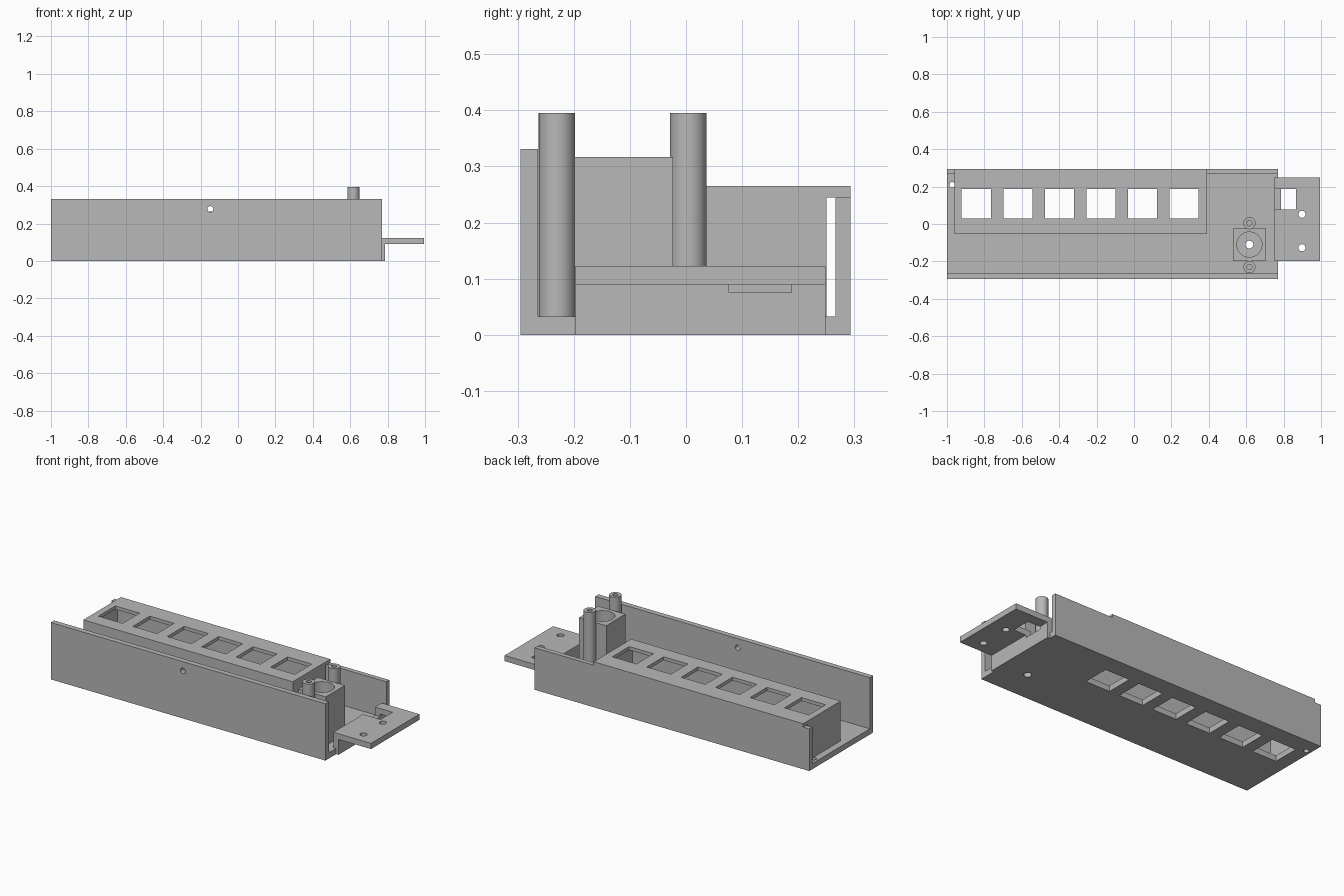
import bpy
import bmesh
from math import pi
from mathutils import Matrix, Vector

default = bpy.data.objects.get("Cube")
if default:
    bpy.data.objects.remove(default, do_unlink=True)

# Single plastic colour
GREY = (0.48, 0.48, 0.48, 1.0)
grey = bpy.data.materials.new("plain grey")
grey.use_nodes = True
grey.diffuse_color = GREY
grey.node_tree.nodes["Principled BSDF"].inputs["Base Color"].default_value = GREY


def finish(name, bm):
    bmesh.ops.recalc_face_normals(bm, faces=bm.faces)
    mesh = bpy.data.meshes.new(name)
    bm.to_mesh(mesh)
    bm.free()
    mesh.materials.append(grey)
    obj = bpy.data.objects.new(name, mesh)
    bpy.context.collection.objects.link(obj)
    return obj


def box(name, x, y, z):
    """Box from a (low, high) range on each axis."""
    bm = bmesh.new()
    size = [r[1] - r[0] for r in (x, y, z)]
    mid = Vector([sum(r) / 2 for r in (x, y, z)])
    bmesh.ops.create_cube(bm, size=1, matrix=Matrix.Translation(mid) @ Matrix.Diagonal((*size, 1)))
    return finish(name, bm)


def rod(name, centre, radius, length, along_y=False):
    """Round rod centred on a point."""
    bm = bmesh.new()
    turn = Matrix.Rotation(pi / 2 if along_y else 0, 4, 'X')
    bmesh.ops.create_cone(bm, cap_ends=True, segments=40, radius1=radius, radius2=radius,
                          depth=length, matrix=Matrix.Translation(centre) @ turn)
    return finish(name, bm)


def prism(name, outline, x):
    """Extrude a (y, z) outline along x."""
    bm = bmesh.new()
    face = bm.faces.new([bm.verts.new((x[0], y, z)) for y, z in outline])
    new = bmesh.ops.extrude_face_region(bm, geom=[face])["geom"]
    bmesh.ops.translate(bm, vec=(x[1] - x[0], 0, 0),
                        verts=[v for v in new if isinstance(v, bmesh.types.BMVert)])
    return finish(name, bm)


def activate(obj):
    bpy.ops.object.select_all(action='DESELECT')
    obj.select_set(True)
    bpy.context.view_layer.objects.active = obj


def cut(obj, cutters):
    """Subtract each cutter and discard it."""
    activate(obj)
    for cutter in cutters:
        cutter.hide_render = True
        mod = obj.modifiers.new("cut", 'BOOLEAN')
        mod.operation = 'DIFFERENCE'
        mod.solver = 'EXACT'
        mod.object = cutter
        bpy.ops.object.modifier_apply(modifier=mod.name)
        bpy.data.objects.remove(cutter, do_unlink=True)


def smooth(obj):
    activate(obj)
    bpy.ops.object.shade_smooth_by_angle(angle=0.5)


FLOOR = 0.033
WALL = 0.245
LID = 0.265
MX, MY = 0.617, -0.11


def windows():
    return [box("window_cutter", (-0.921 + i * 0.222, -0.765 + i * 0.222), (0.03, 0.186), (-0.1, 0.5))
            for i in range(6)]


# Channel body with a tall front wall and a lower back wall
channel = prism("channel_body", [(-0.295, 0), (0.293, 0), (0.293, WALL), (0.266, WALL),
                                 (0.266, FLOOR), (-0.264, FLOOR), (-0.264, 0.331), (-0.295, 0.331)],
                (-1, 0.77))
cut(channel, windows() + [
    rod("shaft_hole_cutter", (MX, MY, 0), 0.021, 0.2),
    rod("corner_hole_cutter", (-0.972, 0.21, 0), 0.015, 0.2),
    rod("wall_hole_cutter", (-0.148, -0.28, 0.277), 0.016, 0.2, along_y=True)])
smooth(channel)

# Hollow compartment under a windowed lid that rests on the back wall
lid = box("window_lid", (-0.96, 0.39), (-0.053, 0.293), (WALL, LID))
cut(lid, windows())
shell = box("compartment_walls", (-0.96, 0.39), (-0.053, 0.25), (FLOOR, WALL))
cut(shell, [box("cavity_cutter", (-0.932, 0.362), (-0.025, 0.222), (0, 0.4))])

# Square housing with a round well
housing = box("round_well_housing", (0.53, 0.705), (-0.199, -0.023), (FLOOR, 0.317))
cut(housing, [rod("well_cutter", (MX, MY, 0.25), 0.067, 0.38),
              rod("housing_hole_cutter", (MX, MY, 0.05), 0.021, 0.3)])
smooth(housing)

# Screw posts on both sides of the housing
for name, y in (("front_screw_post", -0.23), ("back_screw_post", 0.004)):
    post = rod(name, (MX, y, (FLOOR + 0.395) / 2), 0.0325, 0.395 - FLOOR)
    cut(post, [rod("screw_hole_cutter", (MX, y, 0.395), 0.014, 0.3)])
    smooth(post)

# End bracket: upright plate and shelf with a notch and two screw holes
bracket = box("end_bracket", (0.752, 0.995), (-0.197, 0.249), (0, 0.123))
cut(bracket, [
    box("underside_cutter", (0.785, 1.1), (-0.4, 0.4), (-0.1, 0.09)),
    box("notch_cutter", (0.7, 0.865), (0.077, 0.188), (0.075, 0.3)),
    rod("bracket_hole_cutter", (0.898, 0.052, 0.1), 0.019, 0.2),
    rod("bracket_hole_cutter", (0.898, -0.127, 0.1), 0.019, 0.2)])
smooth(bracket)
